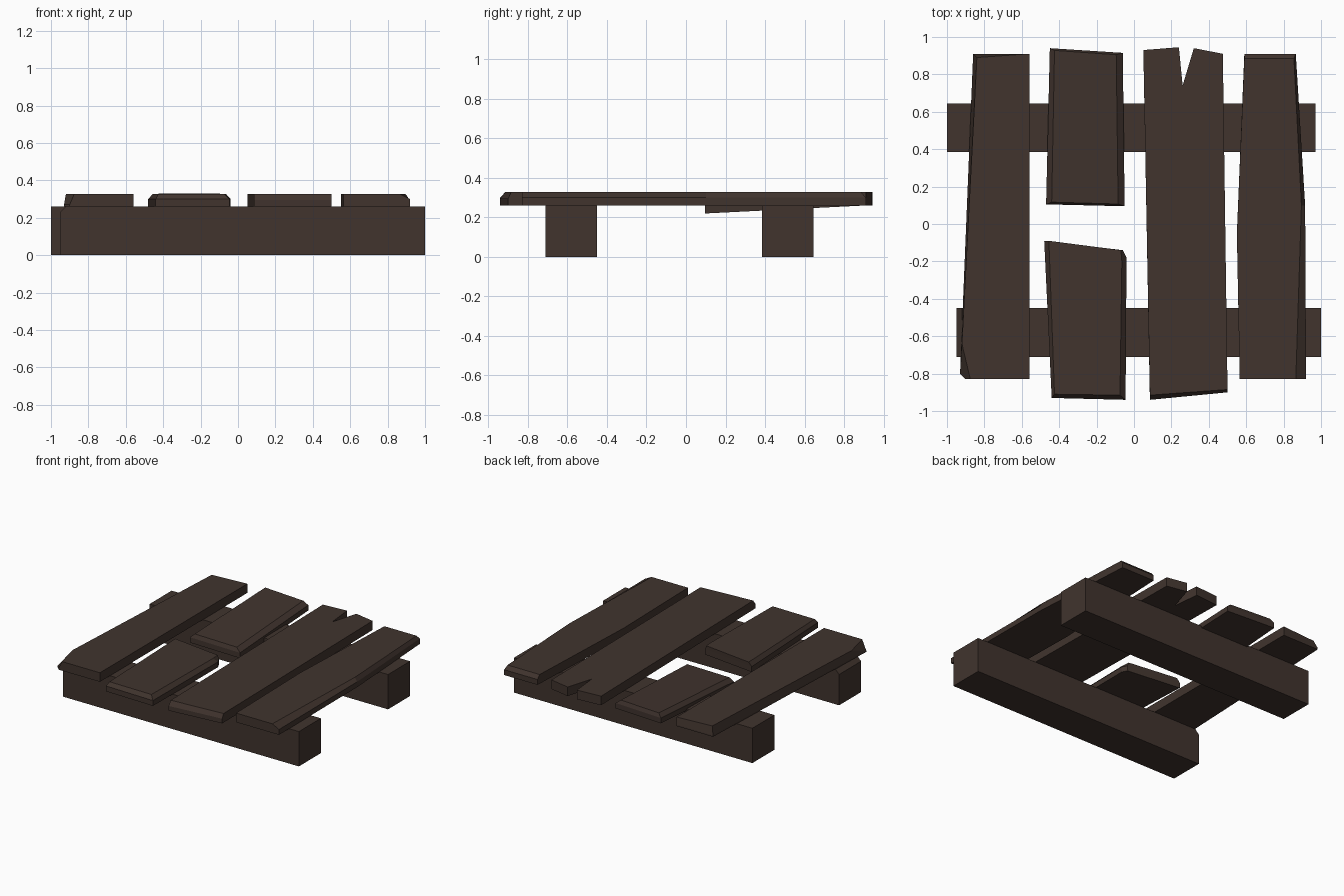
import bpy
import bmesh

cube = bpy.data.objects.get("Cube")
if cube:
    bpy.data.objects.remove(cube, do_unlink=True)

# One dark timber colour for every part
timber = bpy.data.materials.new("dark_timber")
timber.use_nodes = True
colour = (0.052, 0.034, 0.027, 1)
timber.diffuse_color = colour
shader = timber.node_tree.nodes["Principled BSDF"]
shader.inputs["Base Color"].default_value = colour
shader.inputs["Roughness"].default_value = 0.9

BEAM_TOP = 0.26
PLANK_TOP = 0.328


def loft(name, loops):
    """Join stacked closed loops of points into a solid with flat caps."""
    bm = bmesh.new()
    rings = [[bm.verts.new(point) for point in loop] for loop in loops]
    for low, high in zip(rings, rings[1:]):
        for i in range(len(low)):
            j = (i + 1) % len(low)
            bm.faces.new((low[i], low[j], high[j], high[i]))
    bm.faces.new(rings[0][::-1])
    bm.faces.new(rings[-1])
    bmesh.ops.recalc_face_normals(bm, faces=bm.faces)
    mesh = bpy.data.meshes.new(name)
    bm.to_mesh(mesh)
    bm.free()
    mesh.materials.append(timber)
    obj = bpy.data.objects.new(name, mesh)
    bpy.context.collection.objects.link(obj)
    return obj


def beam(name, left, right, front, back, chamfer=0.0):
    """Square bearer, optionally with a worn upper left edge."""
    profile = [(left, 0), (right, 0), (right, BEAM_TOP)]
    if chamfer:
        profile += [(left + chamfer, BEAM_TOP), (left, BEAM_TOP - chamfer)]
    else:
        profile.append((left, BEAM_TOP))
    loft(name, [[(x, y, z) for x, z in profile] for y in (front, back)])


def plank(name, corners, shoulder=0.3, slope=0.0, pivot=0.0):
    """Board from corners (x, y, top shift x, top shift y).

    The sides rise straight to the shoulder, then lean in to the top.
    A slope tips the board about the pivot y."""
    def level(height, lean):
        loop = []
        for x, y, dx, dy in corners:
            px, py = x + dx * lean, y + dy * lean
            loop.append((px, py, height + slope * (py - pivot)))
        return loop

    loft(name, [level(BEAM_TOP, 0), level(shoulder, 0), level(PLANK_TOP, 1)])


# Bearers
beam("front_beam", -0.95, 1.0, -0.71, -0.45, chamfer=0.03)
beam("back_beam", -1.0, 0.97, 0.385, 0.645)

# Left full plank with a split front corner
plank("left_plank", [
    (-0.86, 0.91, 0.02, -0.02),
    (-0.56, 0.91, 0, 0),
    (-0.56, -0.83, 0, 0),
    (-0.9, -0.83, 0.025, 0),
    (-0.93, -0.8, 0.01, 0.16),
], shoulder=0.27)

# Broken plank: back half sags into the gap
plank("broken_plank_back", [
    (-0.45, 0.94, 0.025, -0.012),
    (-0.06, 0.915, -0.035, -0.01),
    (-0.05, 0.095, -0.035, 0.012),
    (-0.47, 0.105, 0.03, 0.012),
], slope=0.05, pivot=0.9)

# Broken plank: front half
plank("broken_plank_front", [
    (-0.48, -0.09, 0.025, 0),
    (-0.06, -0.14, -0.01, 0),
    (-0.04, -0.18, -0.025, -0.02),
    (-0.045, -0.94, -0.03, 0.025),
    (-0.44, -0.93, 0.015, 0.02),
])

# Full plank with a notch split into its back end
plank("notched_plank", [
    (0.05, 0.93, 0, 0),
    (0.24, 0.945, 0, 0),
    (0.26, 0.74, 0, 0),
    (0.32, 0.94, 0, 0),
    (0.475, 0.91, 0, 0),
    (0.5, -0.9, 0, 0.015),
    (0.085, -0.94, 0, 0.025),
], shoulder=0.295)

# Right full plank with a bowed outer edge
plank("right_plank", [
    (0.59, 0.91, 0, -0.025),
    (0.865, 0.91, -0.01, -0.025),
    (0.915, 0.1, -0.02, 0),
    (0.92, -0.83, -0.055, 0),
    (0.565, -0.83, 0, 0),
    (0.55, -0.05, 0, 0),
])
